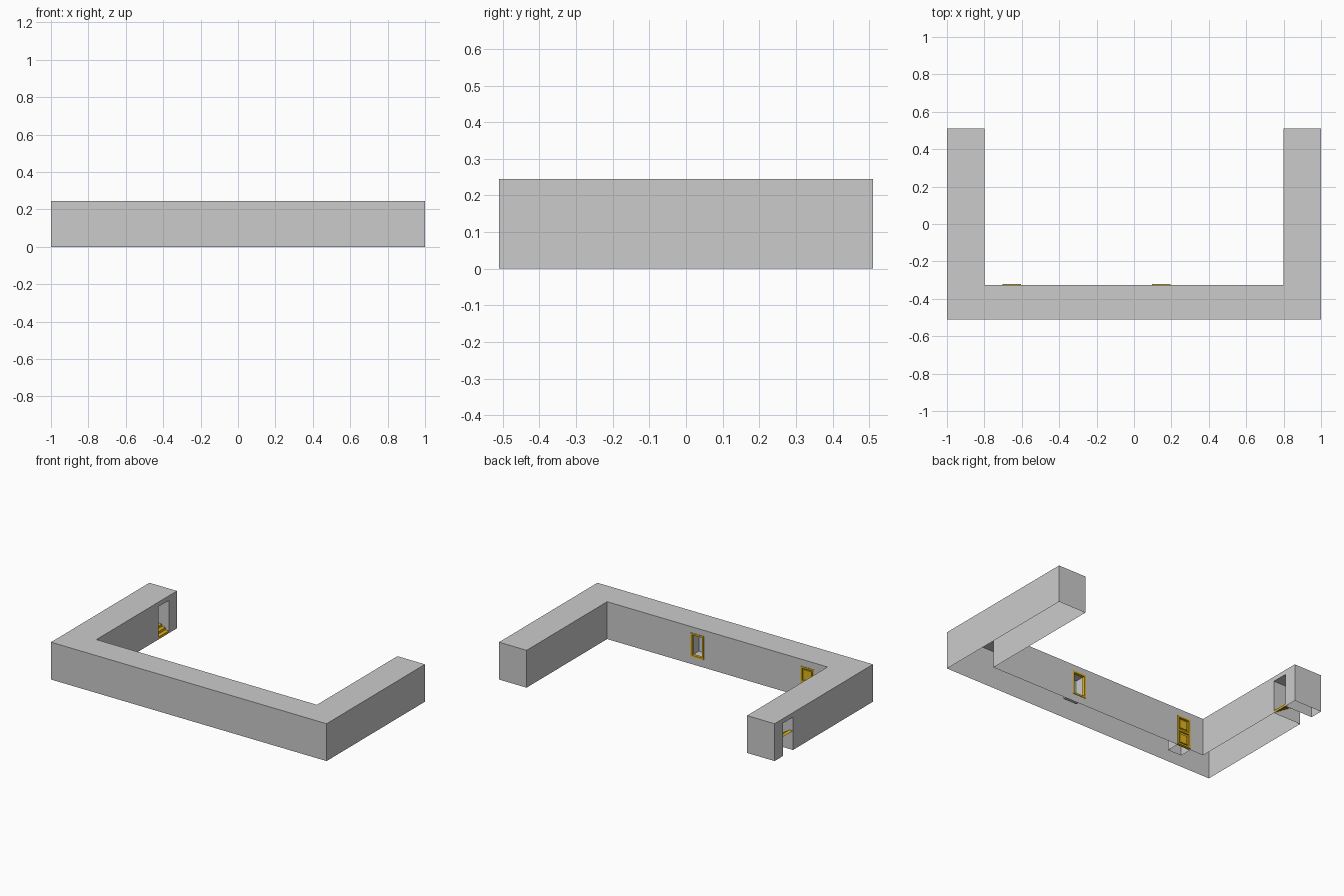
import bpy, bmesh

if "Cube" in bpy.data.objects:
    bpy.data.objects.remove(bpy.data.objects["Cube"])

W, D, H = 1.0, 0.51, 0.245          # half width, half depth, height
IX, IY = 0.80, -0.325               # inner faces of the wings and of the front bar
REC = 0.085                         # depth of window and door recesses

gold = bpy.data.materials.new("gold")
gold.diffuse_color = (0.75, 0.46, 0.01, 1)
gold.use_nodes = True
gold.node_tree.nodes["Principled BSDF"].inputs["Base Color"].default_value = gold.diffuse_color


def make_object(name, bm, mat=None):
    me = bpy.data.meshes.new(name)
    bm.to_mesh(me)
    bm.free()
    ob = bpy.data.objects.new(name, me)
    bpy.context.collection.objects.link(ob)
    if mat:
        me.materials.append(mat)
    return ob


def add_box(bm, lo, hi):
    vs = bmesh.ops.create_cube(bm, size=1)["verts"]
    for v in vs:
        for i in range(3):
            v.co[i] = (lo[i] + hi[i]) / 2 + v.co[i] * (hi[i] - lo[i])


def boxes(name, parts, mat=None):
    bm = bmesh.new()
    for lo, hi in parts:
        add_box(bm, lo, hi)
    return make_object(name, bm, mat)


# U-shaped building body
bm = bmesh.new()
outline = [(-W, -D), (W, -D), (W, D), (IX, D), (IX, IY), (-IX, IY), (-IX, D), (-W, D)]
base = bm.faces.new([bm.verts.new((x, y, 0)) for x, y in outline])
ext = bmesh.ops.extrude_face_region(bm, geom=[base])["geom"]
for v in ext:
    if isinstance(v, bmesh.types.BMVert):
        v.co.z = H
bmesh.ops.recalc_face_normals(bm, faces=bm.faces)
body = make_object("building_walls", bm)

# Openings: window recess, door recess, stair passage through the left wing
WIN = (0.097, 0.194, 0.05, 0.205)
DOOR = (-0.703, -0.605, 0.008, 0.20)
PY0, PY1 = 0.32, 0.425
cutters = [
    boxes("window_cutter", [((WIN[0], IY - REC, WIN[2]), (WIN[1], 0, WIN[3]))]),
    boxes("door_cutter", [((DOOR[0], IY - REC, -0.1), (DOOR[1], 0, DOOR[3]))]),
    boxes("passage_cutter", [((-1.1, PY0, -0.1), (-0.7, PY1, 0.215))]),
]
for c in cutters:
    c.hide_render = True
    m = body.modifiers.new("cut", 'BOOLEAN')
    m.operation = 'DIFFERENCE'
    m.solver = 'EXACT'
    m.object = c
bpy.context.view_layer.update()
cut_mesh = bpy.data.meshes.new_from_object(
    body.evaluated_get(bpy.context.evaluated_depsgraph_get()))
body.modifiers.clear()
body.data = cut_mesh
for c in cutters:
    bpy.data.objects.remove(c)

# The body is an open shell underneath
bm = bmesh.new()
bm.from_mesh(body.data)
under = [f for f in bm.faces if all(abs(v.co.z) < 1e-4 for v in f.verts)]
bmesh.ops.delete(bm, geom=under, context='FACES')
bm.to_mesh(body.data)
bm.free()


def frame(x0, x1, z0, z1, t, y0, y1):
    """Four bars around a rectangle in the xz plane."""
    return [((x0, y0, z0), (x0 + t, y1, z1)), ((x1 - t, y0, z0), (x1, y1, z1)),
            ((x0 + t, y0, z0), (x1 - t, y1, z0 + t)), ((x0 + t, y0, z1 - t), (x1 - t, y1, z1))]


# Window frame
boxes("window_frame", frame(*WIN, 0.011, IY - 0.015, IY + 0.003), gold)

# Door frame, and leaf with two panels
boxes("door_frame", frame(*DOOR, 0.011, IY - 0.015, IY + 0.003), gold)
x0, x1, z0, z1 = DOOR
zm = (z0 + z1) / 2
leaf = [((x0 + .01, IY - .015, z0 + .01), (x1 - .01, IY - .008, z1 - .01)),
        ((x0 + .011, IY - .008, zm - .006), (x1 - .011, IY + .003, zm + .006))]
for a, b in ((z0, zm), (zm, z1)):
    leaf.append(((x0 + .022, IY - .008, a + .02), (x1 - .022, IY - .002, b - .02)))
boxes("door_leaf", leaf, gold)

# Open stair climbing through the passage toward the outer side
N, RISE = 8, 0.126
profile = [(-IX, 0)]
for i in range(N):
    x = -IX - i * (W - IX) / N
    z = (i + 1) * RISE / N
    profile += [(x, z), (x - (W - IX) / N, z)]
bm = bmesh.new()
rows = [[bm.verts.new((x, y, z)) for x, z in profile] for y in (PY0, PY1)]
for i in range(len(profile) - 1):
    bm.faces.new((rows[0][i], rows[0][i + 1], rows[1][i + 1], rows[1][i]))
bmesh.ops.recalc_face_normals(bm, faces=bm.faces)
make_object("stairs", bm, gold)
